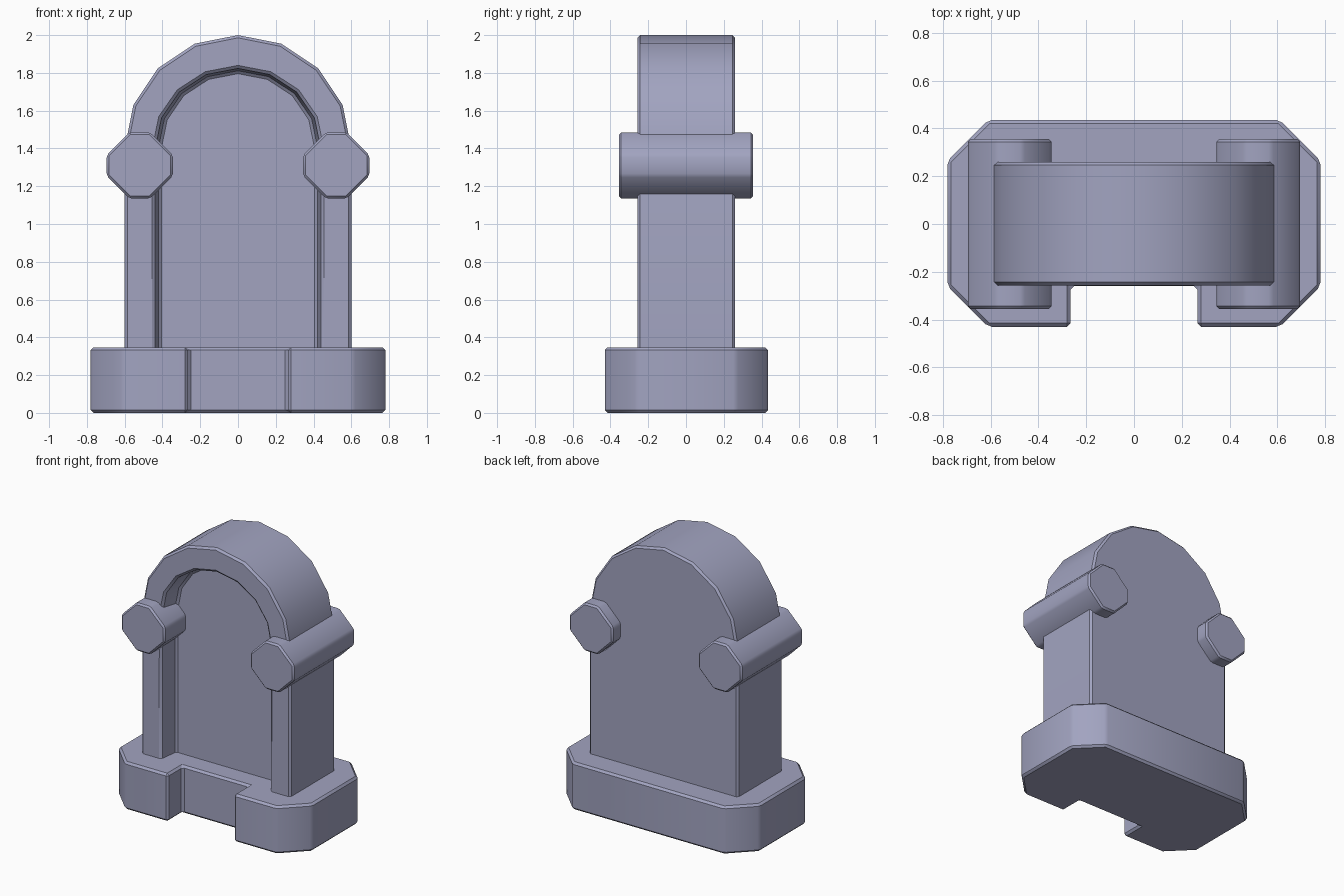
import bpy, bmesh, math

cube = bpy.data.objects.get("Cube")
if cube:
    bpy.data.objects.remove(cube, do_unlink=True)

COLOR = (0.36, 0.37, 0.53, 1)
stone = bpy.data.materials.new("blue_grey_stone")
stone.use_nodes = True
stone.diffuse_color = COLOR
stone.node_tree.nodes["Principled BSDF"].inputs["Base Color"].default_value = COLOR


def build(name, loops, bevel):
    """Skin a series of matching closed loops, cap both ends, bevel the edges."""
    bm = bmesh.new()
    rings = [[bm.verts.new(p) for p in loop] for loop in loops]
    n = len(rings[0])
    for a, b in zip(rings, rings[1:]):
        for i in range(n):
            j = (i + 1) % n
            bm.faces.new((a[i], a[j], b[j], b[i]))
    bm.faces.new(rings[0])
    bm.faces.new(rings[-1])
    bmesh.ops.recalc_face_normals(bm, faces=bm.faces)
    mesh = bpy.data.meshes.new(name)
    bm.to_mesh(mesh)
    bm.free()
    mesh.materials.append(stone)
    obj = bpy.data.objects.new(name, mesh)
    bpy.context.collection.objects.link(obj)
    mod = obj.modifiers.new("soft_edges", "BEVEL")
    mod.width = bevel
    mod.segments = 1
    mod.limit_method = "ANGLE"
    mod.angle_limit = math.radians(40)
    bpy.ops.object.select_all(action="DESELECT")
    obj.select_set(True)
    bpy.context.view_layer.objects.active = obj
    bpy.ops.object.modifier_apply(modifier=mod.name)
    bpy.ops.object.shade_smooth_by_angle(angle=math.radians(30))
    return obj


def arch_loop(rx, rz, bottom, y, spring=1.4, steps=8):
    """Round-headed door outline in the plane at depth y."""
    curve = [(rx * math.cos(math.pi * i / steps), y,
              spring + rz * math.sin(math.pi * i / steps)) for i in range(steps + 1)]
    return [(rx, y, bottom)] + curve + [(-rx, y, bottom)]


# Arched body: back, outer wall, front rim, then the recessed panel
build("arched_body", [
    arch_loop(0.6, 0.6, 0.2, 0.26),
    arch_loop(0.6, 0.6, 0.2, -0.257),
    arch_loop(0.44, 0.425, 0.3, -0.257),
    arch_loop(0.42, 0.41, 0.3, -0.11),
], 0.014)

# Octagonal beams resting across the sides of the arch
outer, flat = 0.175, 0.055
corner = [(outer, flat), (flat, outer)]
octagon = (corner + [(-x, z) for x, z in reversed(corner)]
           + [(-x, -z) for x, z in corner] + [(x, -z) for x, z in reversed(corner)])
for side, sx in (("left", 1), ("right", -1)):
    build(side + "_beam", [[(sx * 0.52 + x, y, 1.31 + z) for x, z in octagon]
                           for y in (-0.355, 0.355)], 0.012)

# Plinth with clipped corners and a notch in the front
half = [(0.265, -0.26), (0.265, -0.43), (0.61, -0.43),
        (0.78, -0.26), (0.78, 0.265), (0.61, 0.435)]
outline = half + [(-x, y) for x, y in reversed(half)]
build("plinth", [[(x, y, z) for x, y in outline] for z in (0, 0.347)], 0.015)
